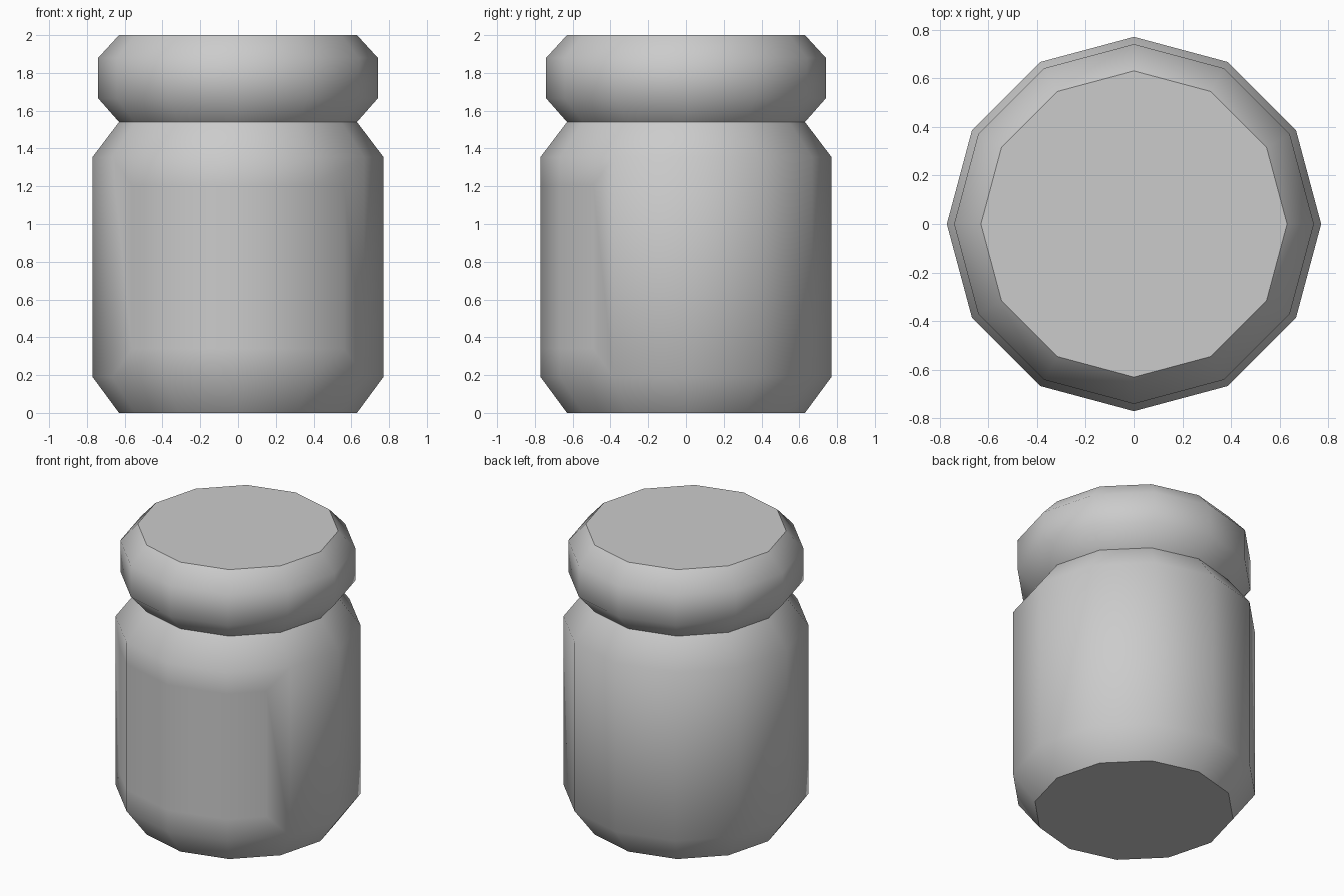
import bpy, bmesh
from math import radians, sin, cos, tau

if "Cube" in bpy.data.objects:
    bpy.data.objects.remove(bpy.data.objects["Cube"])

SIDES = 12


def lathe(name, profile, cap_top=True, label=False):
    """Spin a (radius, z) profile into a faceted, smooth-shaded solid."""
    bm = bmesh.new()
    rings = [[bm.verts.new((r * cos(tau * i / SIDES), r * sin(tau * i / SIDES), z))
              for i in range(SIDES)] for r, z in profile]
    bands = []
    for a, b in zip(rings, rings[1:]):
        bands.append([bm.faces.new((a[i], a[(i + 1) % SIDES], b[(i + 1) % SIDES], b[i]))
                      for i in range(SIDES)])
    bm.faces.new(rings[0][::-1])
    if cap_top:
        bm.faces.new(rings[-1])
    bm.normal_update()
    if label:
        # flush label panel on the four front faces of the wall
        front = [f for f in bands[1] if f.calc_center_median().y < -0.4]
        bmesh.ops.inset_region(bm, faces=front, thickness=0.15, depth=0.0,
                               use_even_offset=True)
    mesh = bpy.data.meshes.new(name)
    bm.to_mesh(mesh)
    bm.free()
    obj = bpy.data.objects.new(name, mesh)
    bpy.context.collection.objects.link(obj)
    bpy.ops.object.select_all(action='DESELECT')
    obj.select_set(True)
    bpy.context.view_layer.objects.active = obj
    bpy.ops.object.shade_smooth_by_angle(angle=radians(45))
    return obj


# jar body, closed at the neck by the lid
lathe("jar_body", [(0.63, 0), (0.77, 0.19), (0.77, 1.355), (0.63, 1.54)],
      cap_top=False, label=True)

# lid
lathe("jar_lid", [(0.63, 1.54), (0.74, 1.665), (0.74, 1.88), (0.63, 2.0)])
